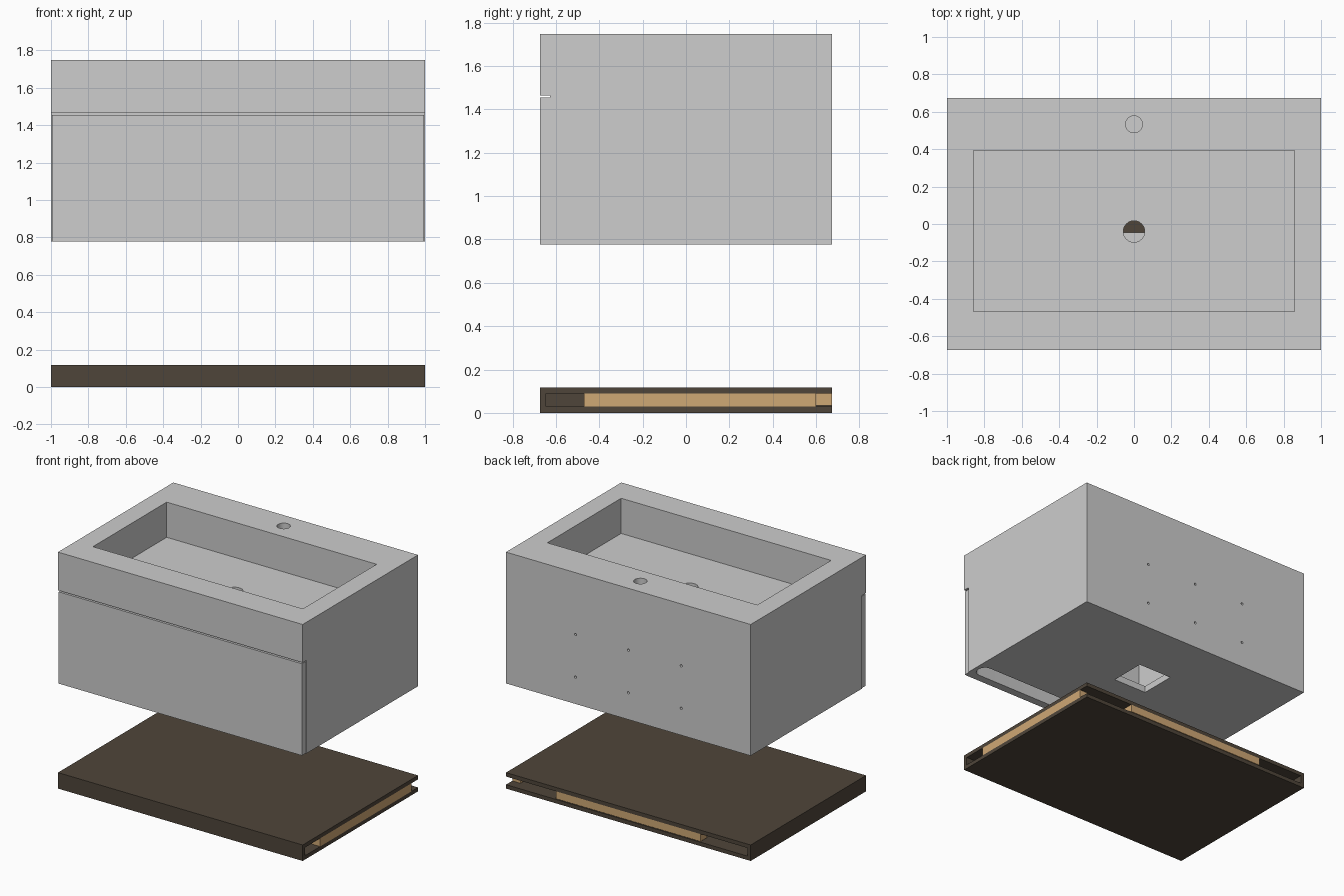
import bpy, bmesh, math
from mathutils import Matrix, Vector

if "Cube" in bpy.data.objects:
    bpy.data.objects.remove(bpy.data.objects["Cube"])


def material(name, rgb):
    m = bpy.data.materials.new(name)
    m.diffuse_color = (*rgb, 1)
    m.use_nodes = True
    m.node_tree.nodes["Principled BSDF"].inputs["Base Color"].default_value = m.diffuse_color
    return m


GREY = material("stone_grey", (0.61, 0.61, 0.61))
DARK = material("dark_brown", (0.078, 0.060, 0.042))
WOOD = material("light_wood", (0.624, 0.392, 0.178))


def finish(name, bm, mat=None):
    bmesh.ops.recalc_face_normals(bm, faces=bm.faces)
    me = bpy.data.meshes.new(name)
    bm.to_mesh(me)
    bm.free()
    ob = bpy.data.objects.new(name, me)
    bpy.context.collection.objects.link(ob)
    if mat:
        me.materials.append(mat)
    return ob


def box(name, x, y, z, mat=None, round_r=0):
    bm = bmesh.new()
    size = Vector((x[1] - x[0], y[1] - y[0], z[1] - z[0]))
    mid = Vector((sum(x) / 2, sum(y) / 2, sum(z) / 2))
    bmesh.ops.create_cube(bm, size=1, matrix=Matrix.Translation(mid) @ Matrix.Diagonal((*size, 1)))
    if round_r:  # round the upright edges
        edges = [e for e in bm.edges if abs(e.verts[0].co.z - e.verts[1].co.z) > 1e-4]
        bmesh.ops.bevel(bm, geom=edges, offset=round_r, segments=6, affect='EDGES', profile=0.5)
    return finish(name, bm, mat)


def rod(name, centre, r, length, axis='Z', sides=48):
    bm = bmesh.new()
    rot = Matrix.Rotation(math.pi / 2, 4, 'X') if axis == 'Y' else Matrix()
    bmesh.ops.create_cone(bm, cap_ends=True, segments=sides, radius1=r, radius2=r,
                          depth=length, matrix=Matrix.Translation(centre) @ rot)
    return finish(name, bm)


def cut(target, cutters):
    bpy.context.view_layer.objects.active = target
    for c in cutters:
        c.hide_render = True
        mod = target.modifiers.new("cut", 'BOOLEAN')
        mod.operation = 'DIFFERENCE'
        mod.solver = 'EXACT'
        mod.object = c
        bpy.ops.object.modifier_apply(modifier=mod.name)
        bpy.data.objects.remove(c, do_unlink=True)


D = 0.673            # half depth
BOT, TOP = 0.777, 1.747

# basin body: side profile with a stepped front, extruded across the width
bm = bmesh.new()
profile = [(-D, TOP), (-D, 1.465), (-0.628, 1.465), (-0.628, BOT), (D, BOT), (D, TOP)]
face = bm.faces.new([bm.verts.new((-1, y, z)) for y, z in profile])
ext = bmesh.ops.extrude_face_region(bm, geom=[face])
bmesh.ops.translate(bm, vec=(2, 0, 0), verts=[g for g in ext["geom"] if isinstance(g, bmesh.types.BMVert)])
body = finish("basin_body", bm, GREY)

# bowl, hollow inside, plumbing opening, finger slot, tap hole, drain
cutters = [
    box("bowl_cut", (-0.858, 0.858), (-0.468, 0.393), (1.487, 1.9)),
    box("hollow_cut", (-0.44, 0.44), (-0.47, 0.60), (0.827, 1.43)),
    box("opening_cut", (-0.14, 0.14), (-0.045, 0.231), (0.7, 0.9)),
    box("slot_cut", (-0.97, 0.97), (-0.612, -0.49), (0.7, 0.87), round_r=0.055),
    rod("tap_cut", (0, 0.533, 1.6), 0.045, 0.6),
    rod("drain_cut", (0, -0.04, 1.45), 0.057, 0.3),
]
# wall fixing holes in the back
for x in (-0.432, 0, 0.432):
    for z in (0.975, 1.29):
        cutters.append(rod("fixing_cut", (x, D, z), 0.009, 0.08, 'Y', 16))
cut(body, cutters)

# drawer front
box("drawer_front", (-0.994, 0.994), (-D, -0.628), (BOT, 1.455), GREY)

# shelf: thin shell open at the back and right
shelf = box("shelf_shell", (-1, 1), (-D, D), (0, 0.118), DARK)
cut(shelf, [box("shelf_cut", (-0.972, 1.2), (-0.645, 0.9), (0.029, 0.089))])

# wooden battens inside the shelf
box("back_batten", (-0.59, 0.59), (0.60, D), (0.034, 0.089), WOOD)
box("side_batten", (0.932, 1.0), (-0.47, 0.60), (0.029, 0.089), WOOD)

# smooth the round holes only
bpy.ops.object.select_all(action='DESELECT')
body.select_set(True)
bpy.context.view_layer.objects.active = body
bpy.ops.object.shade_smooth_by_angle(angle=math.radians(30))
